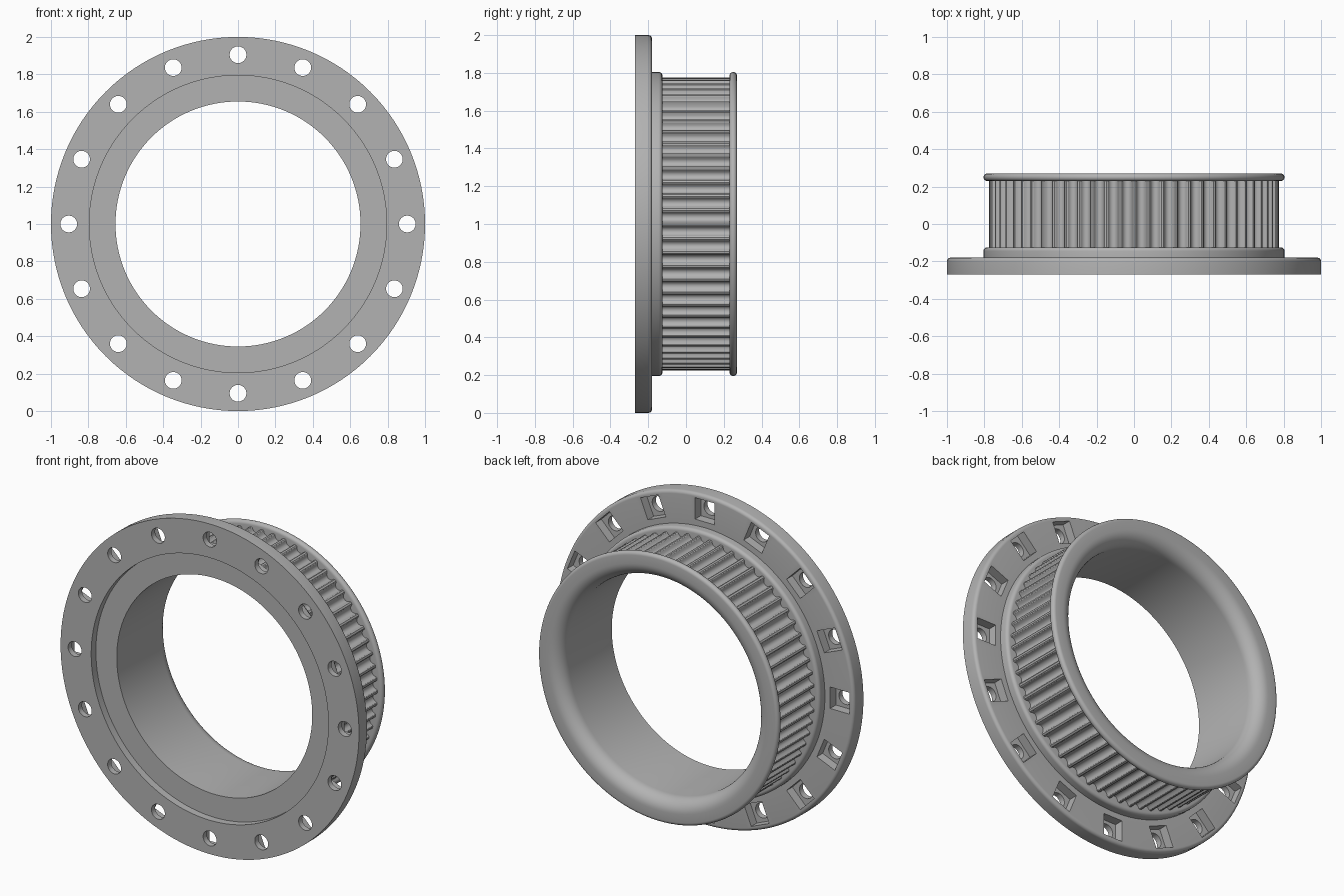
import bpy, bmesh, math
from mathutils import Matrix, Vector

old = bpy.data.objects.get("Cube")
if old:
    bpy.data.objects.remove(old, do_unlink=True)

SEGMENTS = 128
TEETH = 64
HOLES = 16
HOLE_CIRCLE = 0.905
CENTRE = Vector((0, 0, 1))

grey = bpy.data.materials.new("plain_grey")
grey.use_nodes = True
colour = (0.45, 0.45, 0.45, 1)
grey.diffuse_color = colour
grey.node_tree.nodes["Principled BSDF"].inputs["Base Color"].default_value = colour


def make_object(name, bm):
    bmesh.ops.recalc_face_normals(bm, faces=bm.faces)
    mesh = bpy.data.meshes.new(name)
    bm.to_mesh(mesh)
    bm.free()
    mesh.materials.append(grey)
    obj = bpy.data.objects.new(name, mesh)
    bpy.context.collection.objects.link(obj)
    return obj


def select_only(obj):
    bpy.ops.object.select_all(action='DESELECT')
    obj.select_set(True)
    bpy.context.view_layer.objects.active = obj


def arc(r, y, radius, start, end, steps=6):
    angles = [math.radians(start + (end - start) * i / steps) for i in range(steps + 1)]
    return [(r + radius * math.cos(a), y + radius * math.sin(a)) for a in angles]


def ring_point(r, y, angle):
    return CENTRE + Vector((r * math.cos(angle), y, r * math.sin(angle)))


def bridge(bm, loops, closed):
    pairs = zip(loops, loops[1:] + loops[:1]) if closed else zip(loops, loops[1:])
    for a, b in pairs:
        n = len(a)
        for i in range(n):
            j = (i + 1) % n
            bm.faces.new((a[i], a[j], b[j], b[i]))


# Turned body: recessed front, bolt flange, belt collar, rounded rear lip, bore
profile = [(0.655, -0.225), (0.795, -0.225), (0.795, -0.27), (1, -0.27)]
profile += arc(0.98, -0.20, 0.02, 0, 90)
profile += [(0.805, -0.18)]
profile += arc(0.785, -0.145, 0.02, 0, 90)
profile += [(0.735, -0.125), (0.735, 0.23)]
profile += arc(0.785, 0.25, 0.02, -90, 90, 10)
profile += arc(0.735, 0.19, 0.08, 90, 180, 10)

bm = bmesh.new()
loops = []
for k in range(SEGMENTS):
    angle = math.tau * k / SEGMENTS
    loops.append([bm.verts.new(ring_point(r, y, angle)) for r, y in profile])
bridge(bm, loops, closed=True)
body = make_object("flanged_body", bm)

# Cutters: round bolt holes and square nut pockets
hole_bm, pocket_bm = bmesh.new(), bmesh.new()
for k in range(HOLES):
    turn = Matrix.Translation(CENTRE) @ Matrix.Rotation(math.tau * k / HOLES, 4, 'Y')
    place = turn @ Matrix.Translation((HOLE_CIRCLE, -0.2, 0))
    bmesh.ops.create_cone(hole_bm, cap_ends=True, segments=24, radius1=0.045,
                          radius2=0.045, depth=0.3,
                          matrix=place @ Matrix.Rotation(math.pi / 2, 4, 'X'))
    block = Matrix.Translation((0, 0.02, 0)) @ Matrix.Diagonal((0.13, 0.11, 0.13, 1))
    bmesh.ops.create_cube(pocket_bm, size=1, matrix=place @ block)

select_only(body)
for name, cutter_bm in (("hole_cutter", hole_bm), ("pocket_cutter", pocket_bm)):
    cutter = make_object(name, cutter_bm)
    cutter.hide_render = True
    cut = body.modifiers.new(name, 'BOOLEAN')
    cut.operation = 'DIFFERENCE'
    cut.solver = 'EXACT'
    cut.object = cutter
    bpy.ops.object.modifier_apply(modifier=cut.name)
    bpy.data.objects.remove(cutter, do_unlink=True)

# Toothed belt drum: rounded grooves between narrow rounded lands
bm = bmesh.new()
STEPS = 14
outline = []
for k in range(TEETH * STEPS):
    u = abs((k % STEPS) / STEPS - 0.5) / 0.36
    depth = 0.03 * math.sqrt(1 - u * u) if u < 1 else 0
    outline.append((0.775 - depth, math.tau * k / (TEETH * STEPS)))
ends = [[bm.verts.new(ring_point(r, y, a)) for r, a in outline] for y in (-0.13, 0.24)]
bridge(bm, ends, closed=False)
drum = make_object("toothed_drum", bm)

for obj in (body, drum):
    select_only(obj)
    bpy.ops.object.shade_smooth_by_angle(angle=math.radians(35))
